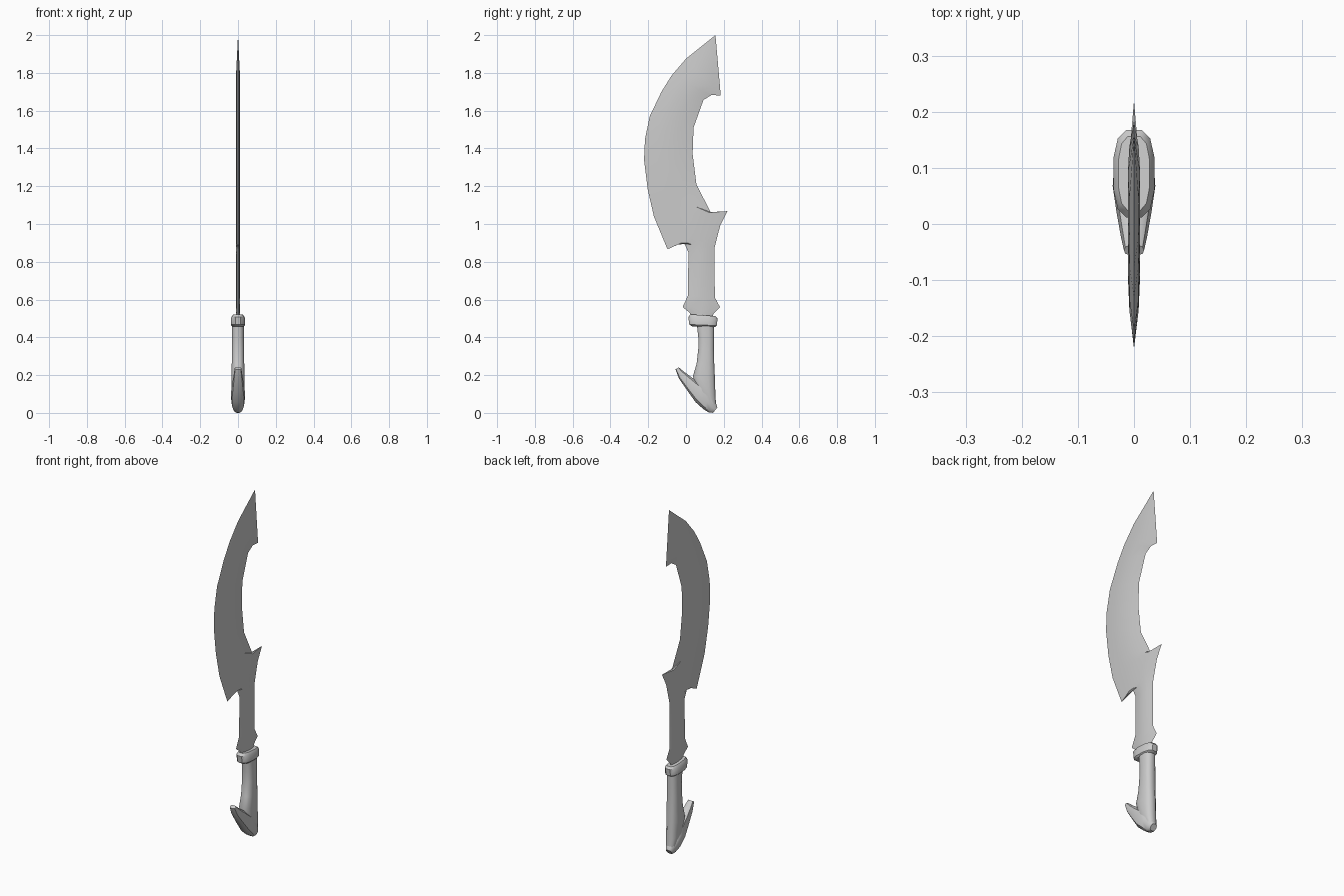
import bpy, bmesh, math

if "Cube" in bpy.data.objects:
    bpy.data.objects.remove(bpy.data.objects["Cube"])


def loft(name, stations, profile, angle=35):
    """Skin rings spanning pairs of outline points (y, z); each ring follows
    profile (t across the pair, s times the half thickness)."""
    bm = bmesh.new()
    rings = []
    for (y0, z0), (y1, z1), w in stations:
        rings.append([bm.verts.new((s * w, y0 + (y1 - y0) * t, z0 + (z1 - z0) * t))
                      for t, s in profile])
    n = len(profile)
    for a, b in zip(rings, rings[1:]):
        for i in range(n):
            j = (i + 1) % n
            bm.faces.new((a[i], a[j], b[j], b[i]))
    bm.faces.new(rings[0])
    bm.faces.new(rings[-1])
    bmesh.ops.remove_doubles(bm, verts=bm.verts, dist=1e-5)
    bmesh.ops.recalc_face_normals(bm, faces=bm.faces)
    me = bpy.data.meshes.new(name)
    bm.to_mesh(me)
    bm.free()
    ob = bpy.data.objects.new(name, me)
    bpy.context.collection.objects.link(ob)
    bpy.ops.object.select_all(action='DESELECT')
    ob.select_set(True)
    bpy.context.view_layer.objects.active = ob
    bpy.ops.object.shade_smooth_by_angle(angle=math.radians(angle))
    return ob


def rounded(n, power):
    """Superellipse cross-section with n sides."""
    pts = []
    for i in range(n):
        a = 2 * math.pi * (i + 0.5) / n
        c, s = math.cos(a), math.sin(a)
        pts.append((0.5 - 0.5 * math.copysign(abs(c) ** power, c),
                    math.copysign(abs(s) ** power, s)))
    return pts


lens = [(0, 0), (.25, .75), (.5, 1), (.75, .75), (1, 0), (.75, -.75), (.5, -1), (.25, -.75)]

# Blade: cutting edge paired with hooked back edge, base to tip
edge = [(.03, .5), (.02, .53), (-.018, .56), (.01, .62), (.013, .85), (-.008, .895),
        (-.045, .89), (-.098, .866), (-.17, 1.04), (-.203, 1.185), (-.222, 1.34),
        (-.217, 1.45), (-.192, 1.57), (-.13, 1.70), (-.077, 1.785), (0, 1.875)]
back = [(.14, .5), (.145, .525), (.18, .56), (.153, .61), (.15, .83), (.152, .878),
        (.165, .93), (.182, .995), (.22, 1.068), (.13, 1.063), (.055, 1.21),
        (.035, 1.37), (.04, 1.51), (.092, 1.656), (.135, 1.683), (.184, 1.68)]
blade = [(l, r, .011) for l, r in zip(edge, back)]
blade.append(((.156, 2.0), (.156, 2.0), 0))
loft("blade", blade, lens, 30)

# Collar between blade and grip
loft("collar", [((.03, .458), (.155, .455), .029),
                ((.016, .468), (.165, .462), .037),
                ((.010, .508), (.169, .500), .037),
                ((.022, .522), (.158, .512), .028)], rounded(12, .7), 40)

# Grip
loft("grip", [((.055, .48), (.150, .48), .032),
              ((.064, .40), (.149, .40), .032),
              ((.064, .34), (.149, .34), .033),
              ((.055, .26), (.151, .25), .034),
              ((.035, .195), (.155, .18), .035),
              ((.055, .12), (.157, .09), .034),
              ((.10, .05), (.160, .045), .026)], rounded(12, .75), 50)

# Hooked pommel, from front tip down to the heel
loft("pommel_hook", [((-.038, .241), (-.056, .230), .018),
                     ((-.012, .220), (-.037, .180), .023),
                     ((.030, .190), (.010, .112), .031),
                     ((.085, .150), (.050, .055), .038),
                     ((.130, .095), (.092, .018), .035),
                     ((.160, .050), (.120, .001), .025),
                     ((.167, .030), (.143, .000), .018)], rounded(10, .75), 40)
